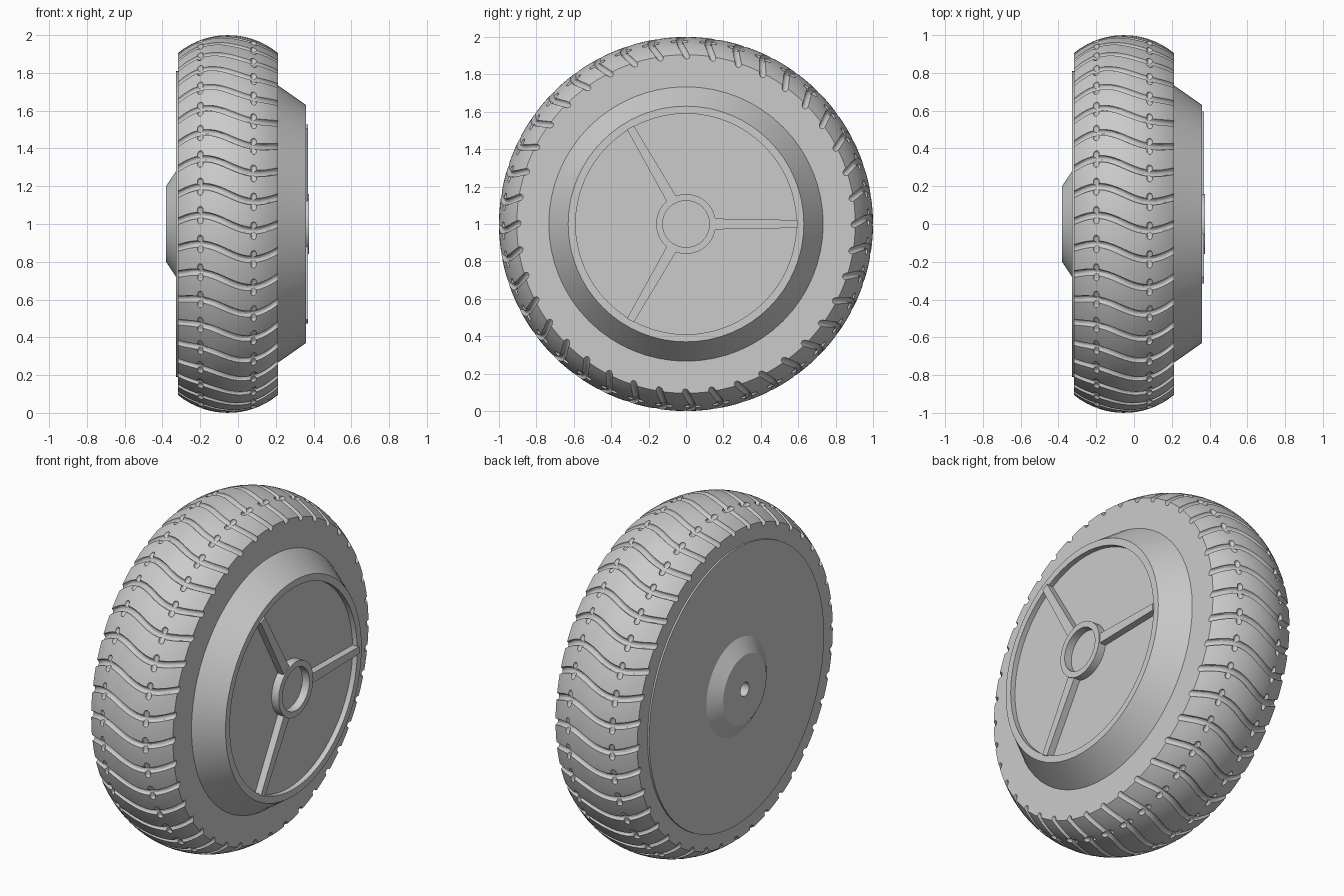
import bpy, bmesh
from math import sin, cos, pi, sqrt
from mathutils import Vector, Matrix

cube = bpy.data.objects.get("Cube")
if cube:
    bpy.data.objects.remove(cube)

grey = bpy.data.materials.new("plain grey")
grey.use_nodes = True
grey.diffuse_color = (0.6, 0.6, 0.6, 1)
grey.node_tree.nodes["Principled BSDF"].inputs["Base Color"].default_value = (0.6, 0.6, 0.6, 1)

AXLE = Vector((0, 0, 1))
MID, ARC = -0.053, 0.417      # tread centre and crown curvature
LEFT, RIGHT = -0.318, 0.212   # tyre side walls


def polar(x, r, a):
    """Point on the wheel: a = 0 at the front, rising upward."""
    return AXLE + Vector((x, -r * cos(a), r * sin(a)))


def tread_radius(x):
    return 1 - ARC + sqrt(ARC ** 2 - (x - MID) ** 2)


def finish(name, bm, smooth=True):
    bmesh.ops.remove_doubles(bm, verts=bm.verts, dist=1e-5)
    bmesh.ops.recalc_face_normals(bm, faces=bm.faces)
    mesh = bpy.data.meshes.new(name)
    bm.to_mesh(mesh)
    bm.free()
    mesh.materials.append(grey)
    obj = bpy.data.objects.new(name, mesh)
    bpy.context.collection.objects.link(obj)
    if smooth:
        shade(obj)
    return obj


def shade(obj):
    bpy.ops.object.select_all(action='DESELECT')
    obj.select_set(True)
    bpy.context.view_layer.objects.active = obj
    bpy.ops.object.shade_smooth_by_angle(angle=pi / 6)


def lathe(name, profile, sides, closed=False, smooth=True):
    """Turn an (x, radius) profile around the axle."""
    bm = bmesh.new()
    rings = []
    for x, r in profile:
        if r == 0:
            rings.append([bm.verts.new(polar(x, 0, 0))] * sides)
        else:
            rings.append([bm.verts.new(polar(x, r, 2 * pi * i / sides)) for i in range(sides)])
    pairs = list(zip(rings, rings[1:]))
    if closed:
        pairs.append((rings[-1], rings[0]))
    for a, b in pairs:
        for i in range(sides):
            j = (i + 1) % sides
            bm.faces.new(list(dict.fromkeys((a[i], a[j], b[j], b[i]))))
    return finish(name, bm, smooth)


def add_tube(bm, path, radii, sides=12):
    """Round bar along a path, closed at both ends."""
    rings = []
    for i, p in enumerate(path):
        along = (path[min(i + 1, len(path) - 1)] - path[max(i - 1, 0)]).normalized()
        out = p - Vector((p.x, AXLE.y, AXLE.z))
        side = along.cross(out).normalized()
        up = side.cross(along)
        rings.append([bm.verts.new(p + radii[i] * (side * cos(t) + up * sin(t)))
                      for t in (2 * pi * k / sides for k in range(sides))])
    for a, b in zip(rings, rings[1:]):
        for k in range(sides):
            j = (k + 1) % sides
            bm.faces.new((a[k], a[j], b[j], b[k]))
    bm.faces.new(rings[0])
    bm.faces.new(rings[-1])


# Tyre body with a rounded crown
steps = 16
crown = [LEFT + (RIGHT - LEFT) * i / steps for i in range(steps + 1)]
profile = [(LEFT, 0.7)] + [(x, tread_radius(x)) for x in crown] + [(RIGHT, 0.7)]
tyre = lathe("tyre", profile, 120, closed=True, smooth=False)

# Cutters: wavy cross grooves and the short slots over their bends
COUNT, SWING, GROOVE = 40, 0.042, 0.018
BENDS = (-0.2, 0.083)


def wave(x):
    return 0.006 + SWING * cos(pi * (x - BENDS[0]) / (BENDS[1] - BENDS[0]))


grooves, slots = bmesh.new(), bmesh.new()
xs = [LEFT - 0.04 + (RIGHT - LEFT + 0.08) * i / 24 for i in range(25)]
ends = [pi * i / 10 for i in range(11)]
for n in range(COUNT):
    turn = 2 * pi * n / COUNT
    add_tube(grooves, [polar(x, tread_radius(x), turn + wave(x)) for x in xs], [GROOVE] * len(xs))
    for x in BENDS:
        path, radii = [], []
        for t in ends:
            shift = -0.03 * (1 if t < pi / 2 else -1 if t > pi / 2 else 0) - GROOVE * cos(t)
            path.append(polar(x, tread_radius(x), turn + wave(x) + shift))
            radii.append(max(GROOVE * 0.9 * sin(t), 0.003))
        radii[5] = GROOVE * 0.9
        add_tube(slots, path, radii)

for name, bm in (("groove_cutter", grooves), ("slot_cutter", slots)):
    cutter = finish(name, bm, smooth=False)
    cut = tyre.modifiers.new(name, 'BOOLEAN')
    cut.operation = 'DIFFERENCE'
    cut.solver = 'MANIFOLD'
    cut.object = cutter
    bpy.ops.object.select_all(action='DESELECT')
    bpy.context.view_layer.objects.active = tyre
    tyre.select_set(True)
    bpy.ops.object.modifier_apply(modifier=name)
    bpy.data.objects.remove(cutter)
shade(tyre)

# Hub: blind axle hole, boss and disc on one side, raised dish on the other
FLOOR = 0.33
lathe("hub", [(-0.2, 0), (-0.2, 0.04), (-0.381, 0.04), (-0.381, 0.2), (-0.328, 0.28),
              (-0.328, 0.81), (-0.3, 0.81), (-0.3, 0.735), (0.21, 0.735),
              (0.36, 0.63), (0.36, 0.59), (FLOOR, 0.59), (FLOOR, 0)], 64)

# Centre ring inside the dish
lathe("centre_ring", [(FLOOR - 0.01, 0.125), (0.376, 0.125), (0.376, 0.16), (FLOOR - 0.01, 0.16)],
      48, closed=True)

# Three tapered spokes
for n in range(3):
    bm = bmesh.new()
    bmesh.ops.create_cube(bm, size=1)
    for v in bm.verts:
        outer = v.co.y > 0
        v.co = Vector((0.37 if v.co.x > 0 else FLOOR - 0.01,
                       0.595 if outer else 0.15,
                       v.co.z * (0.042 if outer else 0.058)))
    bmesh.ops.transform(bm, verts=bm.verts,
                        matrix=Matrix.Translation(AXLE) @ Matrix.Rotation(2 * pi * n / 3, 4, 'X'))
    finish(f"spoke_{n + 1}", bm)
